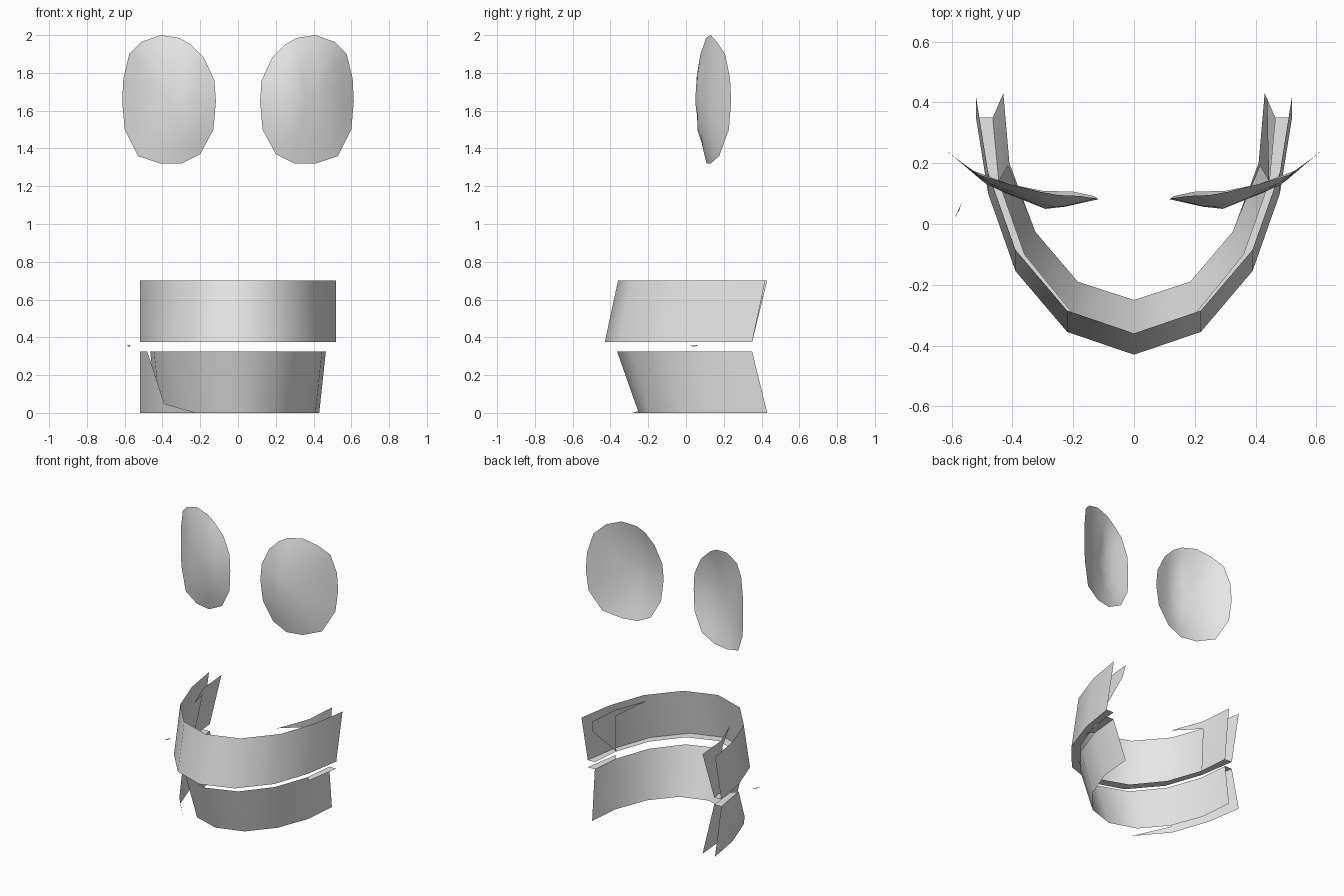
import bpy
import bmesh
from mathutils import Vector

cube = bpy.data.objects.get("Cube")
if cube:
    bpy.data.objects.remove(cube, do_unlink=True)

grey = bpy.data.materials.new("plain_grey")
grey.use_nodes = True
grey.diffuse_color = (0.8, 0.8, 0.8, 1)
grey.node_tree.nodes["Principled BSDF"].inputs["Base Color"].default_value = (0.8, 0.8, 0.8, 1)


def sheet(name, polygons, facing):
    """Join polygons into one thin sheet whose faces point along facing(centre)."""
    bm = bmesh.new()
    for points in polygons:
        bm.faces.new([bm.verts.new(p) for p in points])
    bmesh.ops.remove_doubles(bm, verts=bm.verts[:], dist=0.0005)
    bm.normal_update()
    for face in bm.faces:
        if face.normal.dot(facing(face.calc_center_median())) < 0:
            face.normal_flip()
    mesh = bpy.data.meshes.new(name)
    bm.to_mesh(mesh)
    bm.free()
    mesh.materials.append(grey)
    obj = bpy.data.objects.new(name, mesh)
    bpy.context.collection.objects.link(obj)
    bpy.ops.object.select_all(action='DESELECT')
    obj.select_set(True)
    bpy.context.view_layer.objects.active = obj
    bpy.ops.object.shade_smooth_by_angle(angle=0.9)
    return obj


def outward(c):
    return Vector((c.x, c.y - 0.25, 0))


def inward(c):
    return -outward(c)


def mirrored(half):
    return [(-x, y) for x, y in half[:0:-1]] + half


def at(ring, z):
    return [Vector((x, y, z)) for x, y in ring]


def strip(a, b):
    """Quads between two matching rows of points."""
    return [(a[i], a[i + 1], b[i + 1], b[i]) for i in range(len(a) - 1)]


# Jaw outlines: the near rows meet at the mouth gap, the far rows lean back
outer = [(0, -0.43), (0.22, -0.355), (0.39, -0.155), (0.48, 0.1), (0.52, 0.35)]
outer_far = [(x, y + 0.07) for x, y in outer]
inner = [(0, -0.365), (0.205, -0.29), (0.36, -0.1), (0.445, 0.14), (0.465, 0.35)]
inner_far = [(0, -0.25), (0.185, -0.19), (0.325, -0.025), (0.41, 0.2), (0.43, 0.43)]
outer, outer_far, inner, inner_far = map(mirrored, (outer, outer_far, inner, inner_far))

TOP, UPPER_GAP, LOWER_GAP = 0.70, 0.375, 0.325

# Upper band with its full underside lip
up_out, up_out_far = at(outer, UPPER_GAP), at(outer_far, TOP)
up_in, up_in_far = at(inner, UPPER_GAP), at(inner_far, TOP)
sheet("upper_band", strip(up_out, up_out_far), outward)
sheet("upper_band_lip", strip(up_out, up_in), lambda c: Vector((0, 0, -1)))

# Upper inner flaps at the back ends, each with a pointed sliver
for side, end, nxt, tip in (("left", 8, 7, 6), ("right", 0, 1, 2)):
    low_end = up_in[end]
    if side == "left":
        low_end = up_in_far[end].lerp(up_in[end], 0.25)
    notch = up_in_far[nxt].lerp(up_in[nxt], 0.15)
    sheet(side + "_upper_inner_flap", [
        (up_in_far[end], up_in_far[nxt], notch, up_in[nxt], low_end),
        (up_in_far[nxt], up_in_far[tip], notch)], inward)

# Lower band leaning inward, with short lips at its back ends
low_out, low_out_far = at(outer, LOWER_GAP), at(outer_far, 0)
low_in, low_in_far = at(inner, LOWER_GAP), at(inner_far, 0)
sheet("lower_band", strip(low_in, low_in_far), outward)
for side, i in (("right", 0), ("left", 7)):
    sheet(side + "_lower_lip", strip(low_out[i:i + 2], low_in[i:i + 2]),
          lambda c: Vector((0, 0, 1)))

# Lower outer flap on the right, tapering to a point
notch = low_out_far[2].lerp(low_out[2], 0.15)
sheet("right_lower_outer_flap", [
    (low_out[0], low_out[1], low_out_far[1], low_out_far[0]),
    (low_out[1], notch, low_out_far[2], low_out_far[1]),
    (notch, low_out_far[3], low_out_far[2])], outward)

# Small loose sliver beside the mouth
sheet("side_sliver", [[(-0.59, 0.02, 0.355), (-0.575, 0.045, 0.35), (-0.568, 0.068, 0.36)]],
      lambda c: Vector((0, 0, 1)))

# Eyes: rounded, slightly domed shells wrapping round the sides
rim = [(0.41, 2.0), (0.31, 1.985), (0.25, 1.95), (0.18, 1.88), (0.125, 1.76),
       (0.117, 1.65), (0.13, 1.5), (0.2, 1.37), (0.3, 1.32), (0.41, 1.32),
       (0.53, 1.36), (0.6, 1.5), (0.613, 1.65), (0.607, 1.77), (0.575, 1.9), (0.51, 1.965)]
midline = [(0.1, 0.085), (0.28, 0.045), (0.48, 0.125), (0.62, 0.245)]


def eye_point(x, z, side):
    for (x0, y0), (x1, y1) in zip(midline, midline[1:]):
        if x <= x1:
            break
    y = y0 + (y1 - y0) * (x - x0) / (x1 - x0)
    bend = 0.06 - 0.2 * max(0, x - 0.28)
    return Vector((side * x, y + bend * ((z - 1.66) / 0.34) ** 2, z))


for name, side in (("left_eye", 1), ("right_eye", -1)):
    cx, cz = 0.36, 1.66
    rings = []
    for s in (1, 0.8, 0.55, 0.28):
        ring = [eye_point(cx + (x - cx) * s, cz + (z - cz) * s, side) for x, z in rim]
        rings.append(ring + ring[:1])
    faces = [f for a, b in zip(rings, rings[1:]) for f in strip(a, b)]
    centre = eye_point(cx, cz, side)
    faces += [(a, b, centre) for a, b in zip(rings[-1], rings[-1][1:])]
    sheet(name, faces, lambda c: Vector((0, -1, 0)))
